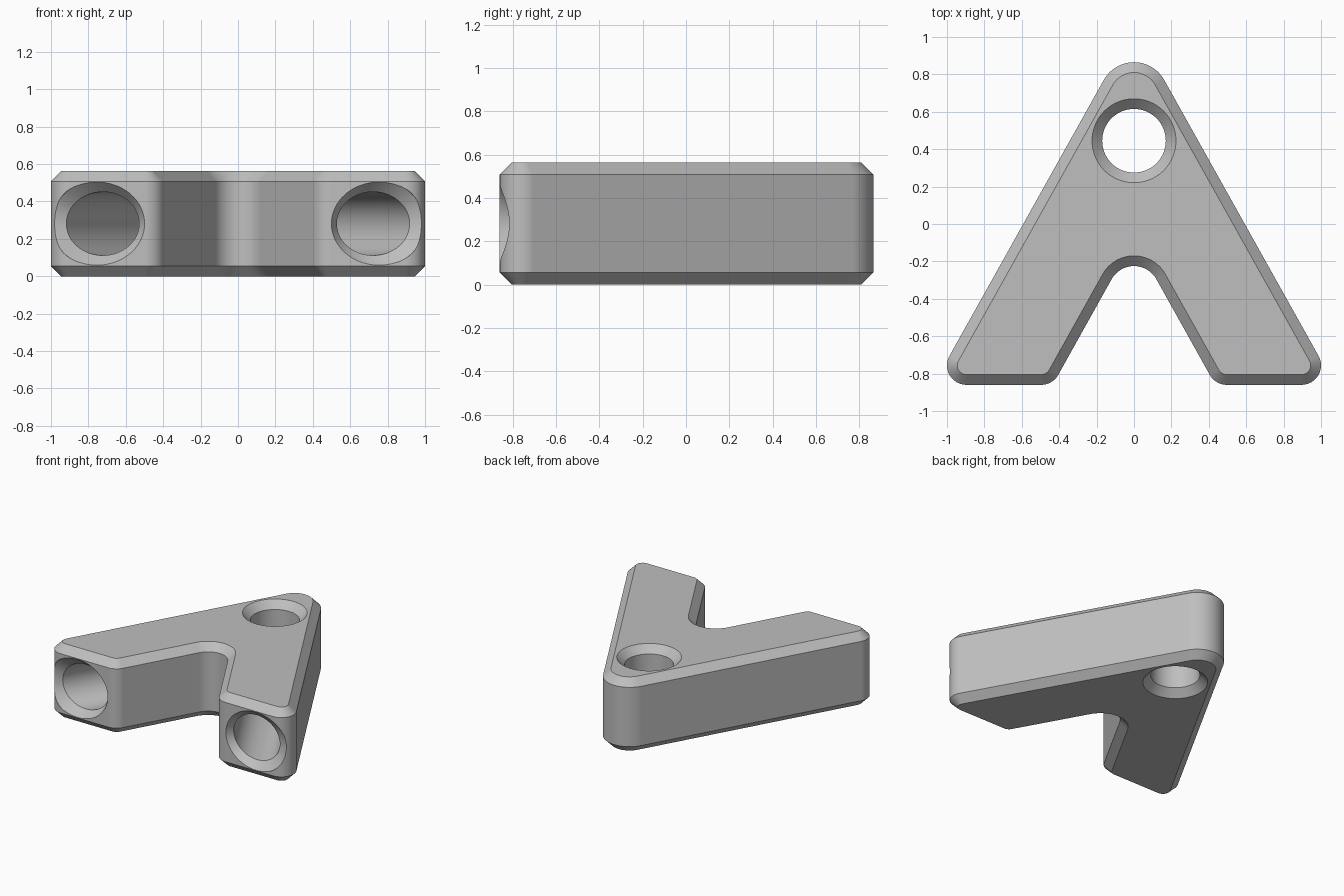
import bpy, bmesh
from math import sin, cos, pi, radians
from mathutils import Vector

if "Cube" in bpy.data.objects:
    bpy.data.objects.remove(bpy.data.objects["Cube"], do_unlink=True)

HEIGHT, CHAMFER = 0.563, 0.055
BORE, RIM = 0.17, 0.224
TILT = 29.2                      # direction of the outer side wall's normal
N = Vector((cos(radians(TILT)), sin(radians(TILT)), 0))    # across the leg
D = Vector((N.y, -N.x, 0))                                 # along the leg, outwards
AXIS, FRONT = 0.2385, -0.86      # leg centre line offset, front face

grey = bpy.data.materials.new("plain grey")
grey.use_nodes = True
colour = (0.52, 0.52, 0.52, 1)
grey.diffuse_color = colour
grey.node_tree.nodes["Principled BSDF"].inputs["Base Color"].default_value = colour


def loft(name, loops):
    """Closed solid through a stack of equal-length loops."""
    bm = bmesh.new()
    rings = [[bm.verts.new(p) for p in loop] for loop in loops]
    for a, b in zip(rings, rings[1:]):
        for i in range(len(a)):
            j = (i + 1) % len(a)
            bm.faces.new((a[i], a[j], b[j], b[i]))
    bm.faces.new(rings[0][::-1])
    bm.faces.new(rings[-1])
    bmesh.ops.recalc_face_normals(bm, faces=bm.faces)
    mesh = bpy.data.meshes.new(name)
    bm.to_mesh(mesh)
    bm.free()
    mesh.materials.append(grey)
    obj = bpy.data.objects.new(name, mesh)
    bpy.context.collection.objects.link(obj)
    return obj


def outline(inset, z):
    """Rounded A-shaped outline; arcs are centre x, y, radius, angles, convexity."""
    arcs = [(0, -0.362, 0.137, 90, TILT, -1),
            (0.496, -0.756, 0.104, 180 + TILT, 270, 1),
            (0.896, -0.756, 0.104, 270, 360 + TILT, 1),
            (0, 0.68, 0.185, TILT, 90, 1)]
    half = []
    for cx, cy, r, a, b, convex in arcs:
        r -= inset * convex
        for k in range(13):
            t = radians(a + (b - a) * k / 12)
            half.append((cx + r * cos(t), cy + r * sin(t), z))
    half[0], half[-1] = (0, *half[0][1:]), (0, *half[-1][1:])
    return half + [(-x, y, h) for x, y, h in half[-2:0:-1]]


# Chamfered bracket body
body = loft("bracket_body", [outline(CHAMFER, 0), outline(0, CHAMFER),
                             outline(0, HEIGHT - CHAMFER), outline(CHAMFER, HEIGHT)])

ANGLES = [2 * pi * k / 64 for k in range(64)]


def disc(r, z):
    return [(r * cos(a), 0.445 + r * sin(a), z) for a in ANGLES]


def leg_ring(r, front=None, along=None, bump=0, side=1):
    """Ring around the leg axis, ending on a front plane or square to the axis."""
    pts = []
    for a in ANGLES:
        p = N * (AXIS + r * cos(a))
        y = None if front is None else front + bump * max(0, cos(a)) ** 4
        t = along if front is None else (y - p.y) / D.y
        p = p + D * t
        pts.append((p.x * side, p.y, HEIGHT / 2 + r * sin(a)))
    return pts


# Vertical through hole with a countersink at both ends
out = 0.05
cutters = [loft("apex_hole_cutter", [
    disc(RIM + out, -out), disc(BORE, CHAMFER),
    disc(BORE, HEIGHT - CHAMFER), disc(RIM + out, HEIGHT + out)])]

# Blind holes running up both legs, countersunk at the feet
for side, label in ((1, "left"), (-1, "right")):
    cutters.append(loft(label + "_leg_hole_cutter", [
        leg_ring(BORE, along=0.15, side=side),
        leg_ring(BORE, front=FRONT + CHAMFER, side=side),
        leg_ring(RIM, front=FRONT - 0.002, bump=0.045, side=side),
        leg_ring(RIM, front=FRONT - 0.2, side=side)]))

bpy.ops.object.select_all(action='DESELECT')
bpy.context.view_layer.objects.active = body
body.select_set(True)
for cutter in cutters:
    cutter.hide_render = True
    mod = body.modifiers.new(cutter.name, 'BOOLEAN')
    mod.operation, mod.solver, mod.object = 'DIFFERENCE', 'EXACT', cutter
    bpy.ops.object.modifier_apply(modifier=mod.name)
for cutter in cutters:
    bpy.data.objects.remove(cutter, do_unlink=True)

# Smooth rounds, crisp chamfers
bpy.ops.object.shade_smooth_by_angle(angle=radians(25))
weighted = body.modifiers.new("flat_face_normals", 'WEIGHTED_NORMAL')
weighted.keep_sharp = True
